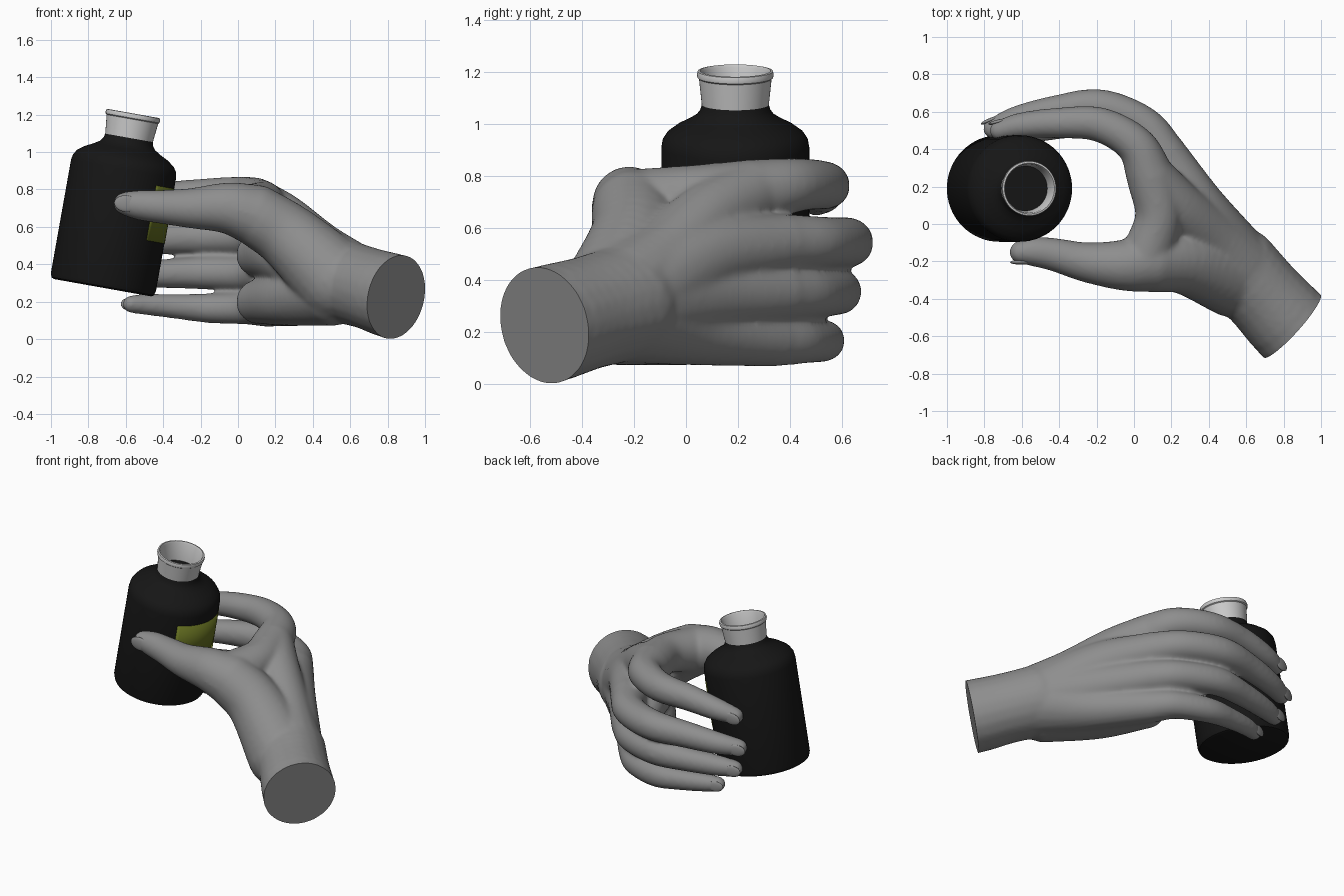
import bpy, bmesh, math
from mathutils import Vector, Matrix

if "Cube" in bpy.data.objects:
    bpy.data.objects.remove(bpy.data.objects["Cube"])


def material(name, r, g, b):
    m = bpy.data.materials.new(name)
    m.diffuse_color = (r, g, b, 1)
    m.use_nodes = True
    m.node_tree.nodes["Principled BSDF"].inputs["Base Color"].default_value = m.diffuse_color
    return m


def add_object(name, bm, mat=None):
    me = bpy.data.meshes.new(name)
    bm.to_mesh(me)
    bm.free()
    ob = bpy.data.objects.new(name, me)
    bpy.context.collection.objects.link(ob)
    if mat:
        me.materials.append(mat)
    return ob


def smooth(ob, angle=35):
    bpy.ops.object.select_all(action='DESELECT')
    ob.select_set(True)
    bpy.context.view_layer.objects.active = ob
    bpy.ops.object.shade_smooth_by_angle(angle=math.radians(angle))


BLACK = material("black_plastic", 0.008, 0.008, 0.008)
OLIVE = material("olive_label", 0.13, 0.16, 0.015)
SKIN = material("grey_skin", 0.27, 0.27, 0.27)

# ---------- bottle: turned profiles (radius, height), tilted as one ----------
TILT = Matrix.Translation((-0.725, 0.19, 0.275)) @ Matrix.Rotation(math.radians(10.1), 4, 'Y')


def lathe(name, profile, mat=None, half=180, steps=64):
    bm = bmesh.new()
    rows = []
    for i in range(steps + 1):
        a = math.radians(-half + 2 * half * i / steps)
        rows.append([bm.verts.new((r * math.cos(a), r * math.sin(a), h)) for r, h in profile])
    for p, q in zip(rows, rows[1:]):
        for j in range(len(profile) - 1):
            bm.faces.new((p[j], q[j], q[j + 1], p[j + 1]))
    bmesh.ops.remove_doubles(bm, verts=bm.verts[:], dist=1e-5)
    bmesh.ops.recalc_face_normals(bm, faces=bm.faces[:])
    ob = add_object(name, bm, mat)
    ob.matrix_world = TILT
    smooth(ob)
    return ob


lathe("bottle_body", [(0, 0), (0.265, 0), (0.278, 0.008), (0.285, 0.03), (0.285, 0.645),
                      (0.28, 0.675), (0.262, 0.703), (0.225, 0.73), (0.18, 0.753), (0.15, 0.772),
                      (0.135, 0.792), (0.129, 0.815), (0, 0.815)], BLACK)
lathe("bottle_neck", [(0.12, 0.81), (0.129, 0.81), (0.14, 0.915), (0.146, 0.92), (0.148, 0.932),
                      (0.145, 0.944), (0.136, 0.946), (0.13, 0.935), (0.12, 0.81)])
label = lathe("bottle_label", [(0.287, 0.29), (0.287, 0.588)], OLIVE, half=49, steps=24)
label.modifiers.new("thickness", 'SOLIDIFY').thickness = 0.004

# ---------- hand: limbs as (x, y, z, radius) paths, fused into one skin ----------
FINGERS = {
    "index": [(0.09, 0.25, 0.735, 0.13), (0.01, 0.42, 0.765, 0.105), (-0.18, 0.53, 0.765, 0.094),
              (-0.4, 0.54, 0.755, 0.083), (-0.6, 0.527, 0.725, 0.07), (-0.72, 0.5, 0.70, 0.054)],
    "middle": [(0.17, 0.37, 0.54, 0.115), (0.05, 0.53, 0.545, 0.1), (-0.18, 0.625, 0.545, 0.096),
               (-0.42, 0.605, 0.535, 0.083), (-0.63, 0.56, 0.515, 0.07), (-0.755, 0.51, 0.50, 0.054)],
    "ring": [(0.17, 0.36, 0.35, 0.115), (0.05, 0.495, 0.35, 0.097), (-0.18, 0.585, 0.355, 0.09),
             (-0.4, 0.57, 0.35, 0.077), (-0.6, 0.53, 0.345, 0.066), (-0.715, 0.495, 0.34, 0.052)],
    "little": [(0.15, 0.33, 0.17, 0.105), (0.05, 0.45, 0.165, 0.088), (-0.15, 0.53, 0.165, 0.08),
               (-0.33, 0.525, 0.175, 0.067), (-0.48, 0.5, 0.185, 0.058), (-0.57, 0.47, 0.187, 0.048)],
    "thumb": [(0.1, -0.2, 0.66, 0.165), (-0.05, -0.22, 0.70, 0.138), (-0.25, -0.205, 0.70, 0.108),
              (-0.42, -0.165, 0.708, 0.09), (-0.53, -0.148, 0.717, 0.08), (-0.605, -0.15, 0.725, 0.062)],
}
PALM = [
    # forearm and wrist
    [(1.1, -0.785, 0.16, 0.23), (0.845, -0.545, 0.225, 0.23), (0.7, -0.39, 0.27, 0.22),
     (0.56, -0.24, 0.31, 0.225)],
    # hand bones from wrist to each knuckle
    [(0.56, -0.24, 0.33, 0.21), (0.42, -0.08, 0.47, 0.165), (0.24, 0.09, 0.64, 0.14), (0.09, 0.25, 0.735, 0.13)],
    [(0.56, -0.24, 0.31, 0.21), (0.35, 0.08, 0.49, 0.15), (0.17, 0.37, 0.54, 0.115)],
    [(0.56, -0.24, 0.31, 0.21), (0.35, 0.08, 0.34, 0.15), (0.17, 0.36, 0.35, 0.115)],
    [(0.56, -0.24, 0.29, 0.21), (0.36, 0.03, 0.21, 0.14), (0.15, 0.33, 0.17, 0.105)],
    # thumb base, web and heel of the palm
    [(0.53, -0.28, 0.31, 0.22), (0.28, -0.2, 0.54, 0.18), (0.1, -0.2, 0.66, 0.165)],
    [(0.07, -0.17, 0.69, 0.14), (0.13, 0.04, 0.72, 0.125), (0.09, 0.25, 0.735, 0.13)],
    [(0.5, -0.26, 0.25, 0.18), (0.27, -0.02, 0.22, 0.15), (0.11, 0.25, 0.2, 0.12)],
    [(0.45, -0.2, 0.36, 0.18), (0.25, 0.02, 0.45, 0.16), (0.11, 0.28, 0.45, 0.12)],
]


def resample(path):
    # smooth spline through the points, spaced by radius
    p = [Vector(q) for q in path]
    p = [2 * p[0] - p[1]] + p + [2 * p[-1] - p[-2]]
    for a, b, c, d in zip(p, p[1:], p[2:], p[3:]):
        n = max(2, math.ceil((c - b).length / (0.28 * min(b[3], c[3]))))
        for i in range(n):
            t = i / n
            yield 0.5 * (2 * b + (c - a) * t + (2 * a - 5 * b + 4 * c - d) * t ** 2
                         + (3 * b - a - 3 * c + d) * t ** 3)
    yield p[-2]


bm = bmesh.new()
for path in PALM + list(FINGERS.values()):
    for s in resample(path):
        bmesh.ops.create_icosphere(bm, subdivisions=3, radius=s[3], matrix=Matrix.Translation(s.xyz))
hand = add_object("hand", bm, SKIN)
remesh = hand.modifiers.new("fuse", 'REMESH')
remesh.mode = 'VOXEL'
remesh.voxel_size = 0.0125
relax = hand.modifiers.new("relax", 'SMOOTH')
relax.factor = 0.5
relax.iterations = 12
dg = bpy.context.evaluated_depsgraph_get()
fused = bpy.data.meshes.new_from_object(hand.evaluated_get(dg))
hand.modifiers.clear()

# flat cut at the end of the forearm
bm = bmesh.new()
bm.from_mesh(fused)
cut = bmesh.ops.bisect_plane(bm, geom=bm.verts[:] + bm.edges[:] + bm.faces[:],
                             plane_co=(0.845, -0.545, 0.225), plane_no=(0.73, -0.66, -0.18),
                             clear_outer=True)
bmesh.ops.holes_fill(bm, edges=[e for e in cut["geom_cut"] if isinstance(e, bmesh.types.BMEdge)], sides=0)
bmesh.ops.recalc_face_normals(bm, faces=bm.faces[:])
bm.to_mesh(fused)
bm.free()
hand.data = fused
if not fused.materials:
    fused.materials.append(SKIN)
smooth(hand, 50)

# ---------- nails: thin ellipsoids on the outer side of each fingertip ----------
for name, path in FINGERS.items():
    tip, before = Vector(path[-1]), Vector(path[-2])
    d = (tip.xyz - before.xyz).normalized()
    out = Vector((0, -1 if name == "thumb" else 1, 0))
    n = (out - d * out.dot(d)).normalized()
    s = n.cross(d)
    r = tip[3]
    turn = Matrix((d, s, n)).transposed().to_4x4()
    bm = bmesh.new()
    bmesh.ops.create_uvsphere(bm, u_segments=24, v_segments=12, radius=r,
                              matrix=Matrix.Translation(tip.xyz + n * r * 0.86 - d * r * 0.1)
                              @ turn @ Matrix.Diagonal((1.05, 0.72, 0.22, 1)))
    smooth(add_object(name + "_nail", bm, SKIN), 60)
